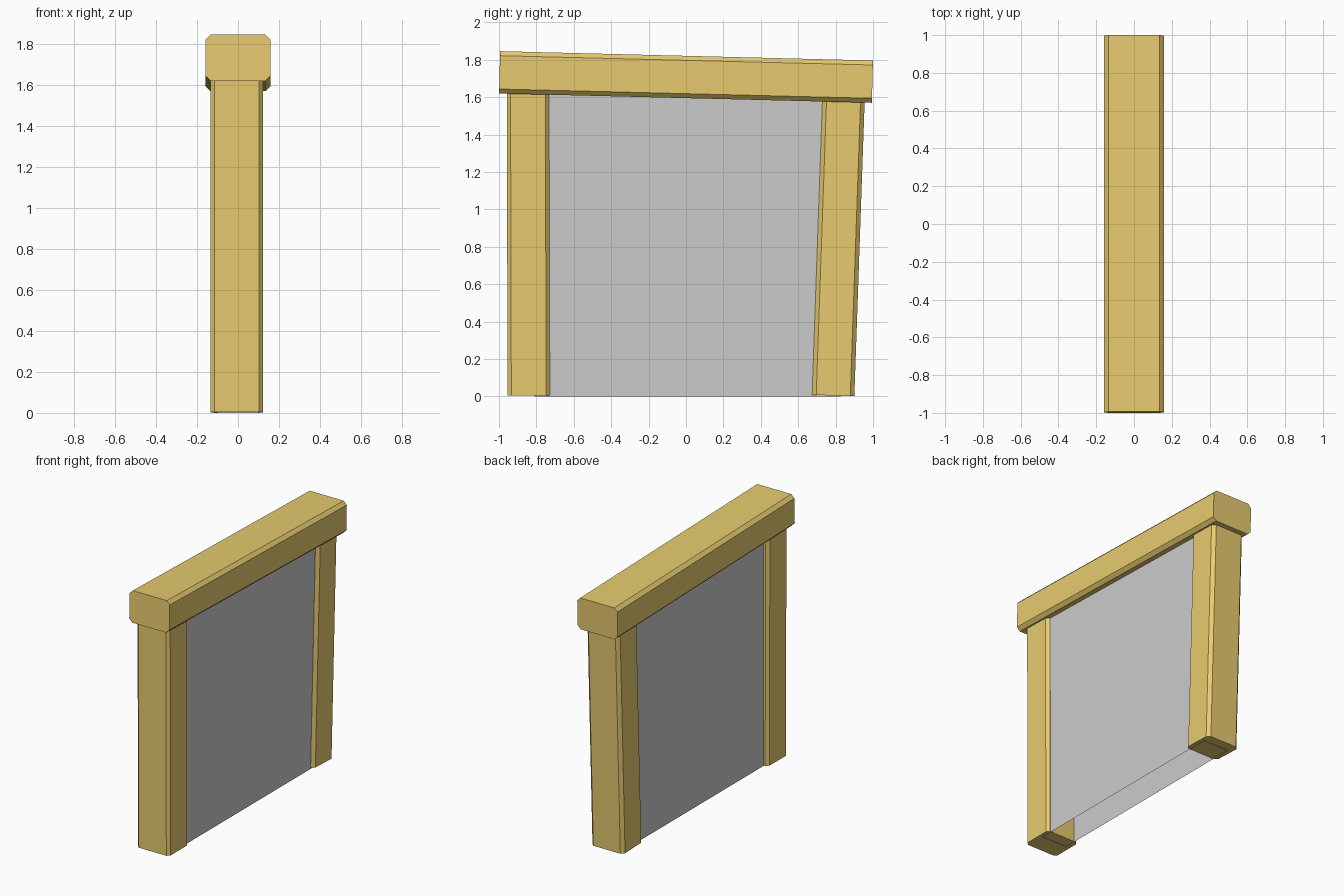
import bpy, bmesh
from math import radians
from mathutils import Matrix

if "Cube" in bpy.data.objects:
    bpy.data.objects.remove(bpy.data.objects["Cube"])

gold = bpy.data.materials.new("gold_wood")
gold.diffuse_color = (0.8, 0.6, 0.16, 1)
gold.use_nodes = True
gold.node_tree.nodes["Principled BSDF"].inputs["Base Color"].default_value = gold.diffuse_color


def finish(bm, name, mat=None):
    bmesh.ops.recalc_face_normals(bm, faces=bm.faces)
    me = bpy.data.meshes.new(name)
    bm.to_mesh(me)
    bm.free()
    ob = bpy.data.objects.new(name, me)
    bpy.context.collection.objects.link(ob)
    if mat:
        me.materials.append(mat)
    return ob


def beam(name, size, axis, chamfer, loc, tilt):
    """Box with the edges along one axis chamfered, tilted about x."""
    bm = bmesh.new()
    bmesh.ops.create_cube(bm, size=1)
    bmesh.ops.scale(bm, vec=size, verts=bm.verts)
    long_edges = [e for e in bm.edges
                  if abs((e.verts[0].co - e.verts[1].co)[axis]) > 0.01]
    bmesh.ops.bevel(bm, geom=long_edges, offset=chamfer, segments=1,
                    affect='EDGES')
    bm.transform(Matrix.Translation(loc) @ Matrix.Rotation(radians(tilt), 4, 'X'))
    return finish(bm, name, gold)


# Sloping top beam
beam("top_beam", (0.316, 1.994, 0.226), 1, 0.024, (0, 0, 1.7075), -1.43)

# Posts, running up into the beam
beam("front_post", (0.257, 0.226, 1.65), 2, 0.02, (-0.006, -0.843, 0.829), 0.15)
beam("back_post", (0.257, 0.226, 1.65), 2, 0.022, (-0.006, 0.816, 0.829), -2.0)

# Hollow infill panel, open underneath, top following the beam slope
bm = bmesh.new()
bmesh.ops.create_cube(bm, size=1)
bmesh.ops.scale(bm, vec=(0.2, 1.64, 1.65), verts=bm.verts)
bmesh.ops.translate(bm, vec=(0, 0.01, 0.825), verts=bm.verts)
bmesh.ops.recalc_face_normals(bm, faces=bm.faces)
for v in bm.verts:
    if v.co.z > 1:
        v.co.z -= 0.025 * v.co.y
bottom = [f for f in bm.faces if f.normal.z < -0.9]
bmesh.ops.delete(bm, geom=bottom, context='FACES_ONLY')
finish(bm, "infill_panel")
